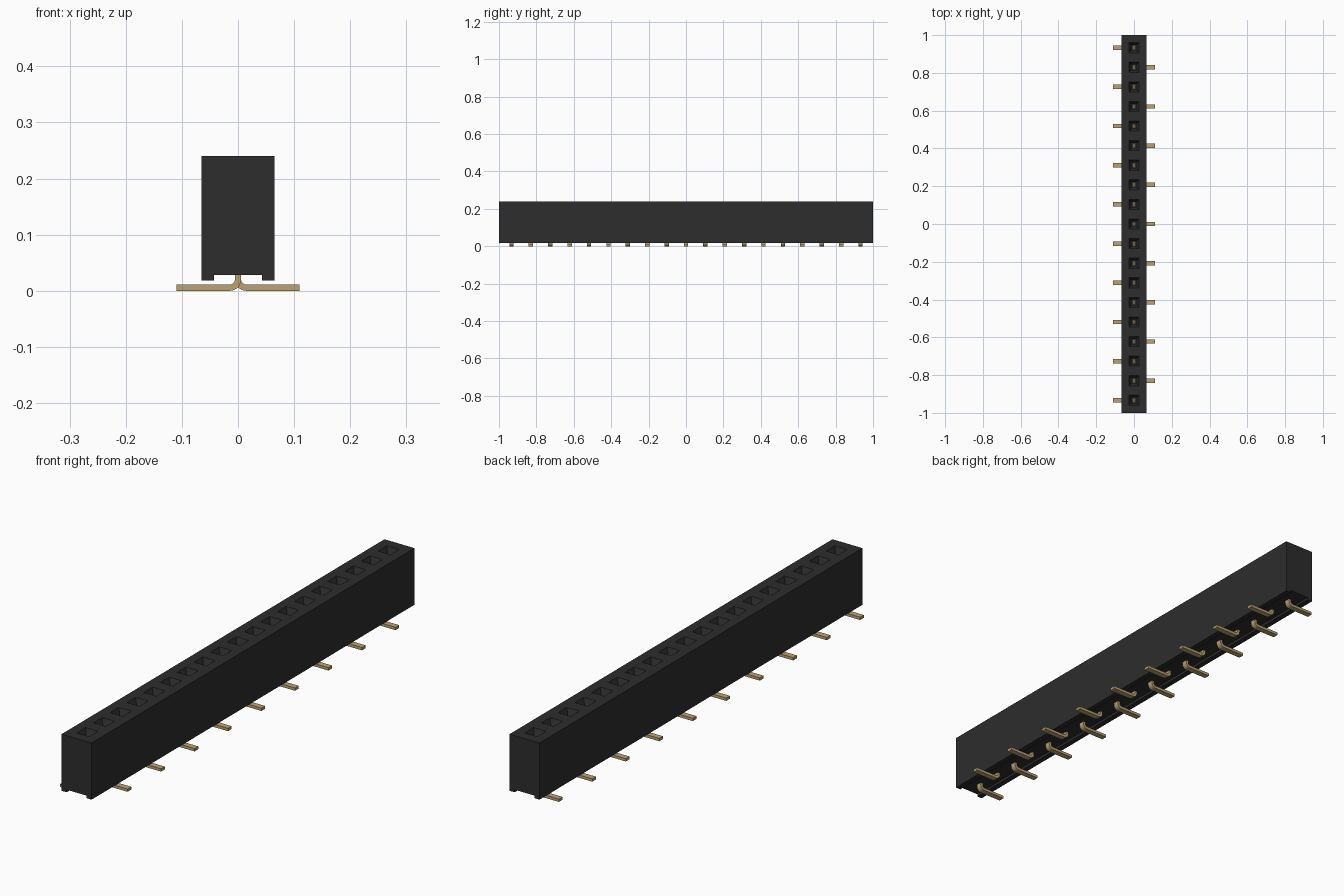
import bpy, bmesh, math

cube = bpy.data.objects.get("Cube")
if cube:
    bpy.data.objects.remove(cube, do_unlink=True)

PINS, PITCH = 19, 0.1037
HALF_W, TOP, BOTTOM = 0.065, 0.24, 0.018
CHANNEL_W, CHANNEL_Z = 0.043, 0.028


def material(name, rgb):
    m = bpy.data.materials.new(name)
    m.diffuse_color = (*rgb, 1)
    m.use_nodes = True
    m.node_tree.nodes["Principled BSDF"].inputs["Base Color"].default_value = (*rgb, 1)
    return m


black = material("black plastic", (0.026, 0.026, 0.026))
gold = material("gold plating", (0.50, 0.36, 0.17))


def finish(bm, name, mat):
    bmesh.ops.remove_doubles(bm, verts=bm.verts, dist=1e-5)
    bmesh.ops.recalc_face_normals(bm, faces=bm.faces)
    mesh = bpy.data.meshes.new(name)
    bm.to_mesh(mesh)
    bm.free()
    mesh.materials.append(mat)
    obj = bpy.data.objects.new(name, mesh)
    bpy.context.collection.objects.link(obj)
    return obj


def pin_y(i):
    return ((PINS - 1) / 2 - i) * PITCH


def square(bm, y, half, z):
    return [bm.verts.new((sx * half, y + sy * half, z))
            for sx, sy in ((-1, -1), (1, -1), (1, 1), (-1, 1))]


def bridge(bm, a, b):
    for k in range(4):
        n = (k + 1) % 4
        bm.faces.new((a[k], a[n], b[n], b[k]))


# Housing: one slice per socket, open channel underneath
section = [(-HALF_W, TOP), (-HALF_W, BOTTOM), (-CHANNEL_W, BOTTOM), (-CHANNEL_W, CHANNEL_Z),
           (CHANNEL_W, CHANNEL_Z), (CHANNEL_W, BOTTOM), (HALF_W, BOTTOM), (HALF_W, TOP)]
bm = bmesh.new()
for i in range(PINS):
    y = pin_y(i)
    y0 = -1.0 if i == PINS - 1 else y - PITCH / 2
    y1 = 1.0 if i == 0 else y + PITCH / 2
    near = [bm.verts.new((x, y0, z)) for x, z in section]
    far = [bm.verts.new((x, y1, z)) for x, z in section]
    for k in range(len(section) - 1):
        bm.faces.new((near[k], near[k + 1], far[k + 1], far[k]))
    # End caps
    if i == PINS - 1:
        bm.faces.new(near)
    if i == 0:
        bm.faces.new(far)
    # Socket: tapered mouth leading into a square well
    rim = square(bm, y, 0.027, TOP)
    throat = square(bm, y, 0.014, TOP - 0.028)
    floor = square(bm, y, 0.014, 0.13)
    bridge(bm, [near[0], near[-1], far[-1], far[0]], rim)
    bridge(bm, rim, throat)
    bridge(bm, throat, floor)
    bm.faces.new(floor)
finish(bm, "housing", black)

# Pins: bent strips whose feet alternate left and right
T = 0.0055          # half thickness of the strip
R_IN, R_OUT = 0.009, 0.020
CX, CZ = T + R_IN, 2 * T + R_IN
profile = [(-T, 0.14), (T, 0.14)]
arc = [math.pi + k * math.pi / 10 for k in range(6)]
profile += [(CX + R_IN * math.cos(a), CZ + R_IN * math.sin(a)) for a in arc]
profile += [(0.11, 2 * T), (0.11, 0)]
profile += [(CX + R_OUT * math.cos(a), CZ + R_OUT * math.sin(a)) for a in reversed(arc)]

for i in range(PINS):
    side = -1 if i % 2 == 0 else 1
    bm = bmesh.new()
    y = pin_y(i)
    face = bm.faces.new([bm.verts.new((side * x, y - 0.0115, z)) for x, z in profile])
    extruded = bmesh.ops.extrude_face_region(bm, geom=[face])["geom"]
    bmesh.ops.translate(bm, vec=(0, 0.023, 0),
                        verts=[g for g in extruded if isinstance(g, bmesh.types.BMVert)])
    pin = finish(bm, f"contact_pin_{i + 1}", gold)
    bpy.ops.object.select_all(action='DESELECT')
    pin.select_set(True)
    bpy.context.view_layer.objects.active = pin
    bpy.ops.object.shade_smooth_by_angle(angle=math.radians(35))
